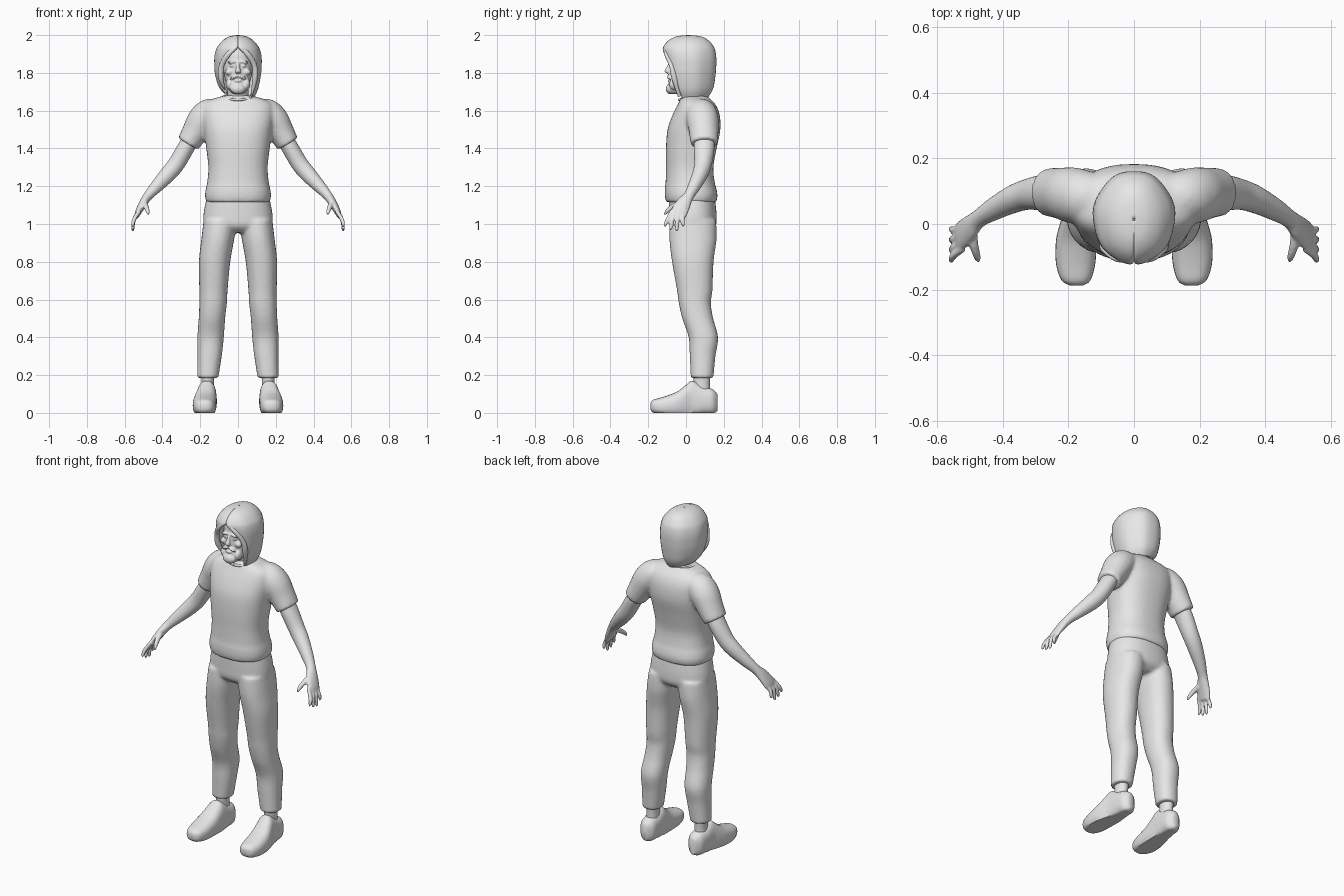
import bpy, bmesh, math
from mathutils import Vector, Matrix

grey = bpy.data.materials.new("plain_grey")
grey.diffuse_color = (0.8, 0.8, 0.8, 1)


def spline(rows, k):
    """Catmull-Rom sampling through a list of equal-length tuples."""
    out = []
    for i in range(len(rows) - 1):
        a, b, c, d = (rows[max(0, min(len(rows) - 1, i + j))] for j in (-1, 0, 1, 2))
        for s in range(k):
            t = s / k
            out.append([0.5 * (2 * q + (r - p) * t + (2 * p - 5 * q + 4 * r - w) * t * t
                               + (3 * q - p - 3 * r + w) * t ** 3)
                        for p, q, r, w in zip(a, b, c, d)])
    return out + [list(rows[-1])]


def loft(bm, rows, ref=(0, 1, 0), axis=None, n=28, k=4, power=2.0):
    """Tube through sections (x, y, z, half_u, half_v); half_v lies along ref."""
    secs = spline(rows, k)
    rings = []
    for i, s in enumerate(secs):
        lo, hi = secs[max(i - 1, 0)], secs[min(i + 1, len(secs) - 1)]
        t = Vector(axis) if axis else (Vector(hi[:3]) - Vector(lo[:3])).normalized()
        v = Vector(ref)
        v = (v - t * v.dot(t)).normalized()
        u = v.cross(t)
        ring = []
        for j in range(n):
            a = 2 * math.pi * j / n
            c, d = math.cos(a), math.sin(a)
            c = math.copysign(abs(c) ** (2 / power), c)
            d = math.copysign(abs(d) ** (2 / power), d)
            p = Vector(s[:3]) + u * max(s[3], .001) * c + v * max(s[4], .001) * d
            p.z = max(p.z, 0)
            ring.append(bm.verts.new(p))
        rings.append(ring)
    for a, b in zip(rings, rings[1:]):
        for j in range(n):
            bm.faces.new((a[j], a[(j + 1) % n], b[(j + 1) % n], b[j]))
    bm.faces.new(rings[0][::-1])
    bm.faces.new(rings[-1])


def column(bm, rows, **kw):
    """Upright loft from (z, half_x, front_y, back_y)."""
    loft(bm, [(0, (f + b) / 2, z, rx, (b - f) / 2) for z, rx, f, b in rows],
         axis=(0, 0, 1), **kw)


def blob(bm, loc, size, turn=0):
    m = Matrix.Translation(loc) @ Matrix.Rotation(turn, 4, 'Y') @ Matrix.Diagonal((*size, 1))
    bmesh.ops.create_uvsphere(bm, u_segments=16, v_segments=10, radius=1, matrix=m)


def finish(bm, name, mirror=False, voxel=0, smooth=0, thick=0):
    bmesh.ops.recalc_face_normals(bm, faces=bm.faces)
    me = bpy.data.meshes.new(name)
    bm.to_mesh(me)
    bm.free()
    me.materials.append(grey)
    ob = bpy.data.objects.new(name, me)
    bpy.context.collection.objects.link(ob)
    if mirror:
        ob.modifiers.new("mirror", 'MIRROR').use_mirror_merge = False
    if thick:
        m = ob.modifiers.new("thickness", 'SOLIDIFY')
        m.thickness, m.offset = thick, -1
    if voxel:
        m = ob.modifiers.new("blend", 'REMESH')
        m.mode, m.voxel_size, m.use_smooth_shade = 'VOXEL', voxel, True
    if smooth:
        m = ob.modifiers.new("soften", 'SMOOTH')
        m.factor, m.iterations = 0.5, smooth
    bpy.context.view_layer.objects.active = ob
    ob.select_set(True)
    bpy.ops.object.shade_smooth_by_angle(angle=math.radians(50))
    ob.select_set(False)
    return ob


# shirt: torso plus two sleeves blended together
bm = bmesh.new()
column(bm, [(1.115, .168, -.105, .16), (1.15, .175, -.112, .167), (1.19, .17, -.112, .16),
            (1.22, .163, -.108, .152), (1.3, .157, -.106, .145), (1.4, .168, -.106, .162),
            (1.5, .182, -.098, .182), (1.58, .192, -.07, .178), (1.63, .185, -.045, .158),
            (1.66, .14, -.03, .13), (1.68, .07, -.02, .11)], power=2.4, n=40)
for s in (1, -1):
    loft(bm, [(s * .08, .075, 1.595, .06, .07), (s * .145, .08, 1.585, .08, .082),
              (s * .188, .088, 1.55, .08, .085), (s * .225, .094, 1.49, .071, .078),
              (s * .264, .097, 1.425, .061, .073)])
finish(bm, "shirt", voxel=.01, smooth=4)

# collar band
bm = bmesh.new()
pts = [(.078 * math.sin(a), .04 - .075 * math.cos(a), 1.672 - .014 * math.cos(a), .007, .007)
       for a in [i * math.pi / 12 for i in range(25)]]
loft(bm, pts, ref=(0, 0, 1), n=8, k=1)
finish(bm, "collar")

# trousers: hips plus two legs
bm = bmesh.new()
column(bm, [(.955, .12, -.05, .12), (.99, .178, -.085, .158), (1.05, .183, -.09, .162),
            (1.14, .166, -.09, .152)], power=2.3, n=40)
for s in (1, -1):
    loft(bm, [(s * x, y, z, a, b) for x, y, z, a, b in (
        (.16, .085, .185, .056, .06), (.15, .088, .3, .064, .068), (.145, .092, .4, .07, .078),
        (.138, .062, .5, .07, .082), (.132, .047, .58, .073, .085), (.13, .046, .65, .075, .094),
        (.124, .036, .8, .083, .11), (.107, .037, .92, .087, .125), (.095, .037, 1.02, .087, .122))],
         axis=(0, 0, 1), power=2.2)
finish(bm, "trousers", voxel=.01, smooth=3)

# ankles and shoes
bm = bmesh.new()
loft(bm, [(.16, .083, .1, .036, .045), (.16, .083, .15, .033, .043), (.16, .083, .21, .036, .046)],
     axis=(0, 0, 1))
finish(bm, "ankles", mirror=True)
bm = bmesh.new()
loft(bm, [(.175, -.188, .035, .018, .018), (.177, -.172, .035, .044, .035),
          (.178, -.12, .035, .06, .05), (.176, -.05, .045, .062, .066), (.17, 0, .06, .056, .088),
          (.165, .035, .07, .051, .1), (.162, .09, .065, .05, .075), (.16, .14, .06, .045, .066),
          (.16, .166, .055, .02, .045)], ref=(0, 0, 1), axis=(0, 1, 0), power=2.5)
finish(bm, "shoes", mirror=True)

# arms with palm, four fingers and thumb
bm = bmesh.new()
loft(bm, [(.225, .096, 1.49, .044, .055), (.275, .096, 1.405, .045, .055),
          (.325, .09, 1.32, .045, .047), (.37, .075, 1.265, .043, .042),
          (.43, .044, 1.2, .034, .034), (.475, .015, 1.15, .025, .028),
          (.502, -.012, 1.11, .022, .039), (.527, -.035, 1.065, .017, .045),
          (.537, -.044, 1.04, .012, .04)])
for y0, y1, tip in ((-.075, -.11, .985), (-.055, -.08, .968), (-.034, -.048, .962), (-.012, -.015, .985)):
    loft(bm, [(.522, y0, 1.07, .011, .011), (.55, (y0 + y1) / 2 - .004, 1.025, .011, .011),
              (.557, y1, tip + .012, .009, .009), (.554, y1 - .002, tip, .004, .004)], n=12)
loft(bm, [(.495, -.015, 1.115, .016, .016), (.488, -.065, 1.095, .014, .014),
          (.478, -.1, 1.068, .011, .011), (.474, -.113, 1.048, .005, .005)], n=12, ref=(1, 0, 0))
finish(bm, "arms_and_hands", mirror=True, voxel=.0055, smooth=2)

# head with neck, nose, brows, eyes, moustache and beard
bm = bmesh.new()
column(bm, [(1.62, .06, -.015, .11), (1.68, .055, -.02, .1), (1.74, .058, -.03, .1)])
column(bm, [(1.688, .02, -.085, -.03), (1.70, .04, -.096, .02), (1.73, .058, -.094, .06),
            (1.77, .069, -.085, .09), (1.81, .077, -.083, .11), (1.86, .08, -.08, .12),
            (1.91, .076, -.072, .12), (1.95, .05, -.04, .09)], power=2.2)
loft(bm, [(0, -.076, 1.865, .008, .008), (0, -.089, 1.835, .009, .012),
          (0, -.1, 1.808, .015, .015), (0, -.088, 1.796, .01, .008)], axis=(0, 0, 1), n=14)
blob(bm, (0, -.083, 1.715), (.04, .024, .028))
blob(bm, (0, -.09, 1.758), (.018, .008, .006))
for s in (1, -1):
    blob(bm, (s * .03, -.077, 1.858), (.026, .012, .007), s * .15)
    blob(bm, (s * .031, -.074, 1.838), (.014, .011, .007))
    blob(bm, (s * .046, -.066, 1.805), (.022, .016, .018))
    blob(bm, (s * .02, -.088, 1.778), (.024, .013, .008), s * .4)
    blob(bm, (s * .045, -.06, 1.74), (.02, .03, .03))
finish(bm, "head", voxel=.005, smooth=1)

# hair: shell wrapped round the head, parted over the face
# (z, half_x, front_y, back_y, opening half-angle)
rows = spline([(1.675, .076, -.065, .12, 1.05), (1.72, .104, -.09, .146, 1.0),
               (1.79, .121, -.11, .158, .88), (1.84, .125, -.117, .162, .74),
               (1.88, .125, -.122, .162, .5), (1.915, .119, -.124, .157, .2),
               (1.94, .108, -.118, .147, .02), (1.972, .081, -.092, .12, .01),
               (1.993, .045, -.05, .08, .01), (2.0, .004, .01, .018, .01)], 4)
bm = bmesh.new()
grid, n = [], 48
for z, rx, f, b, gap in rows:
    gap = max(gap, .004)
    line = []
    for j in range(n + 1):
        a = gap + (2 * math.pi - 2 * gap) * j / n
        wave = 1 + .012 * math.cos(7 * a) * min(1, (2.0 - z) / .1)
        droop = .018 * math.sin(a) * max(0, (1.8 - z) / .125)
        line.append(bm.verts.new((rx * wave * math.sin(a),
                                  (f + b) / 2 - (b - f) / 2 * wave * math.cos(a), z - droop)))
    grid.append(line)
for a, b in zip(grid, grid[1:]):
    for j in range(n):
        bm.faces.new((a[j], a[j + 1], b[j + 1], b[j]))
bmesh.ops.remove_doubles(bm, verts=bm.verts, dist=.0006)
# orient outward so the thickness grows towards the head
bmesh.ops.recalc_face_normals(bm, faces=bm.faces)
finish(bm, "hair", thick=.014)

# two loose locks framing the face
bm = bmesh.new()
for s, low in ((1, 1.675), (-1, 1.715)):
    loft(bm, [(s * .006, -.108, 1.935, .008, .008), (s * .05, -.106, 1.9, .014, .01),
              (s * .086, -.078, 1.84, .014, .012), (s * .09, -.06, 1.77, .014, .016),
              (s * .07, -.035, low, .004, .008)], n=12)
finish(bm, "hair_locks")
